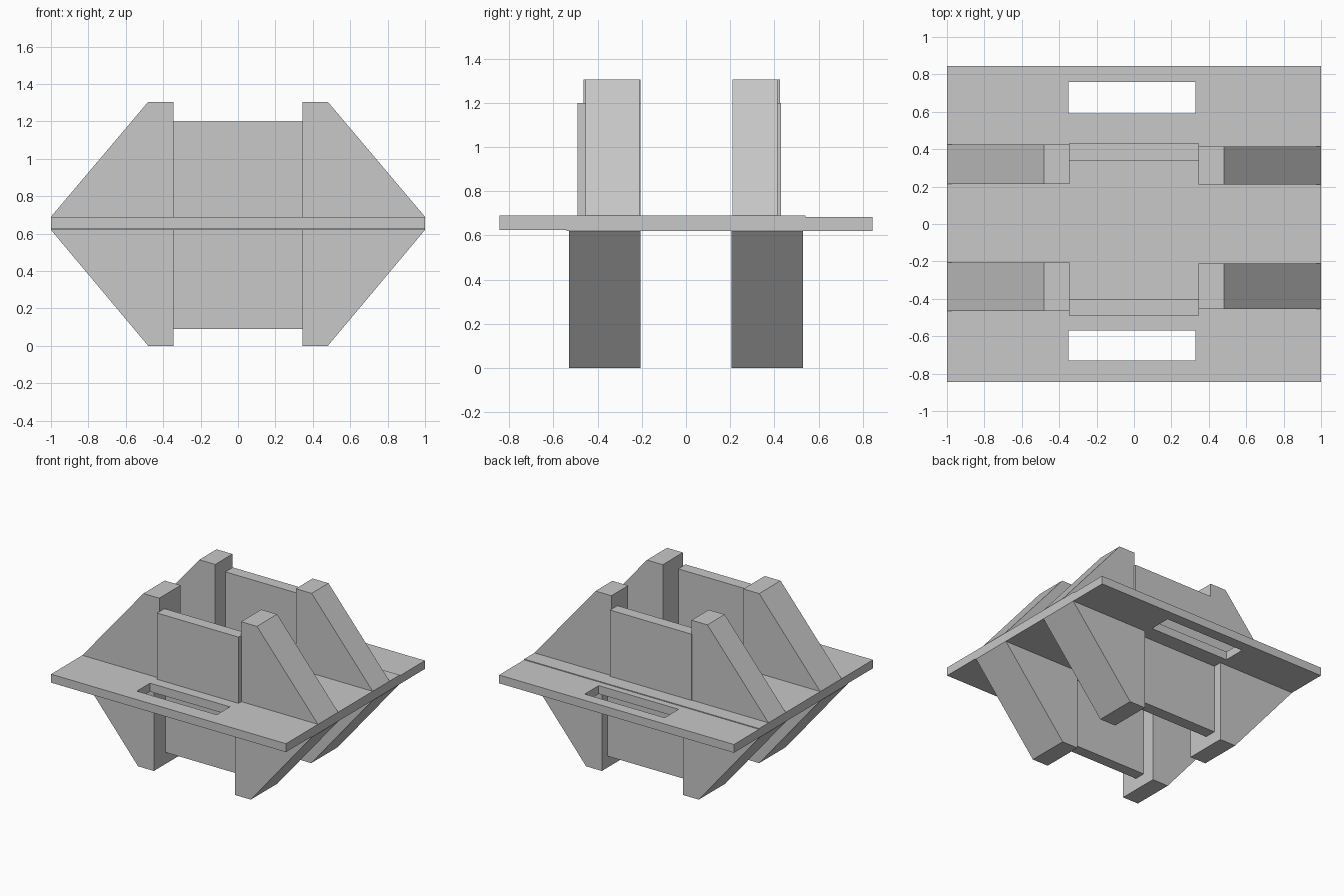
import bpy
import bmesh

cube = bpy.data.objects.get("Cube")
if cube:
    bpy.data.objects.remove(cube, do_unlink=True)

grey = bpy.data.materials.new("plain_grey")
grey.use_nodes = True
colour = (0.58, 0.58, 0.58, 1)
grey.diffuse_color = colour
grey.node_tree.nodes["Principled BSDF"].inputs["Base Color"].default_value = colour


def prism(name, outline, y0, y1):
    """Extrude an x-z outline from y0 to y1."""
    bm = bmesh.new()
    face = bm.faces.new([bm.verts.new((x, y0, z)) for x, z in outline])
    moved = bmesh.ops.extrude_face_region(bm, geom=[face])["geom"]
    verts = [v for v in moved if isinstance(v, bmesh.types.BMVert)]
    bmesh.ops.translate(bm, verts=verts, vec=(0, y1 - y0, 0))
    bmesh.ops.recalc_face_normals(bm, faces=bm.faces)
    mesh = bpy.data.meshes.new(name)
    bm.to_mesh(mesh)
    bm.free()
    mesh.materials.append(grey)
    obj = bpy.data.objects.new(name, mesh)
    bpy.context.collection.objects.link(obj)
    return obj


def box(name, x0, x1, y0, y1, z0, z1):
    return prism(name, [(x0, z0), (x1, z0), (x1, z1), (x0, z1)], y0, y1)


def cut_slot(obj, y0, y1):
    cutter = box("slot_cutter", -0.35, 0.33, y0, y1, 0.5, 0.8)
    cutter.hide_render = True
    mod = obj.modifiers.new("slot", "BOOLEAN")
    mod.operation = "DIFFERENCE"
    mod.solver = "EXACT"
    mod.object = cutter
    bpy.context.view_layer.objects.active = obj
    bpy.ops.object.modifier_apply(modifier=mod.name)
    bpy.data.objects.remove(cutter, do_unlink=True)


BOTTOM, TOP = 0.62, 0.69

# Deck: centre plate and two slotted outer strips
box("centre_plate", -1, 1, -0.54, 0.54, BOTTOM, TOP)
front_strip = box("front_strip", -1, 1, -0.845, -0.54, 0.625, TOP)
cut_slot(front_strip, -0.73, -0.57)
back_strip = box("back_strip", -1, 1, 0.54, 0.845, BOTTOM, 0.684)
cut_slot(back_strip, 0.59, 0.76)

# Sloped braces above and below the deck
upper_depths = {
    ("front", "right"): (-0.465, -0.205),
    ("front", "left"): (-0.455, -0.21),
    ("back", "right"): (0.215, 0.425),
    ("back", "left"): (0.21, 0.415),
}
for (end, side), (y0, y1) in upper_depths.items():
    s = 1 if side == "left" else -1
    for level, base, tip in (("upper", TOP, 1.305), ("lower", BOTTOM, 0)):
        if level == "lower":
            y0, y1 = (-0.53, -0.205) if end == "front" else (0.205, 0.53)
        outline = [(s * 0.345, base), (s, base), (s * 0.48, tip), (s * 0.345, tip)]
        prism(f"{level}_{end}_{side}_brace", outline, y0, y1)

# Flat panels between the braces
for name, y0, y1, z0, z1 in (
    ("upper_front_panel", -0.49, -0.4, TOP, 1.2),
    ("upper_back_panel", 0.34, 0.43, TOP, 1.2),
    ("lower_front_panel", -0.39, -0.305, 0.09, BOTTOM),
    ("lower_back_panel", 0.375, 0.465, 0.09, BOTTOM),
):
    box(name, -0.347, 0.347, y0, y1, z0, z1)
